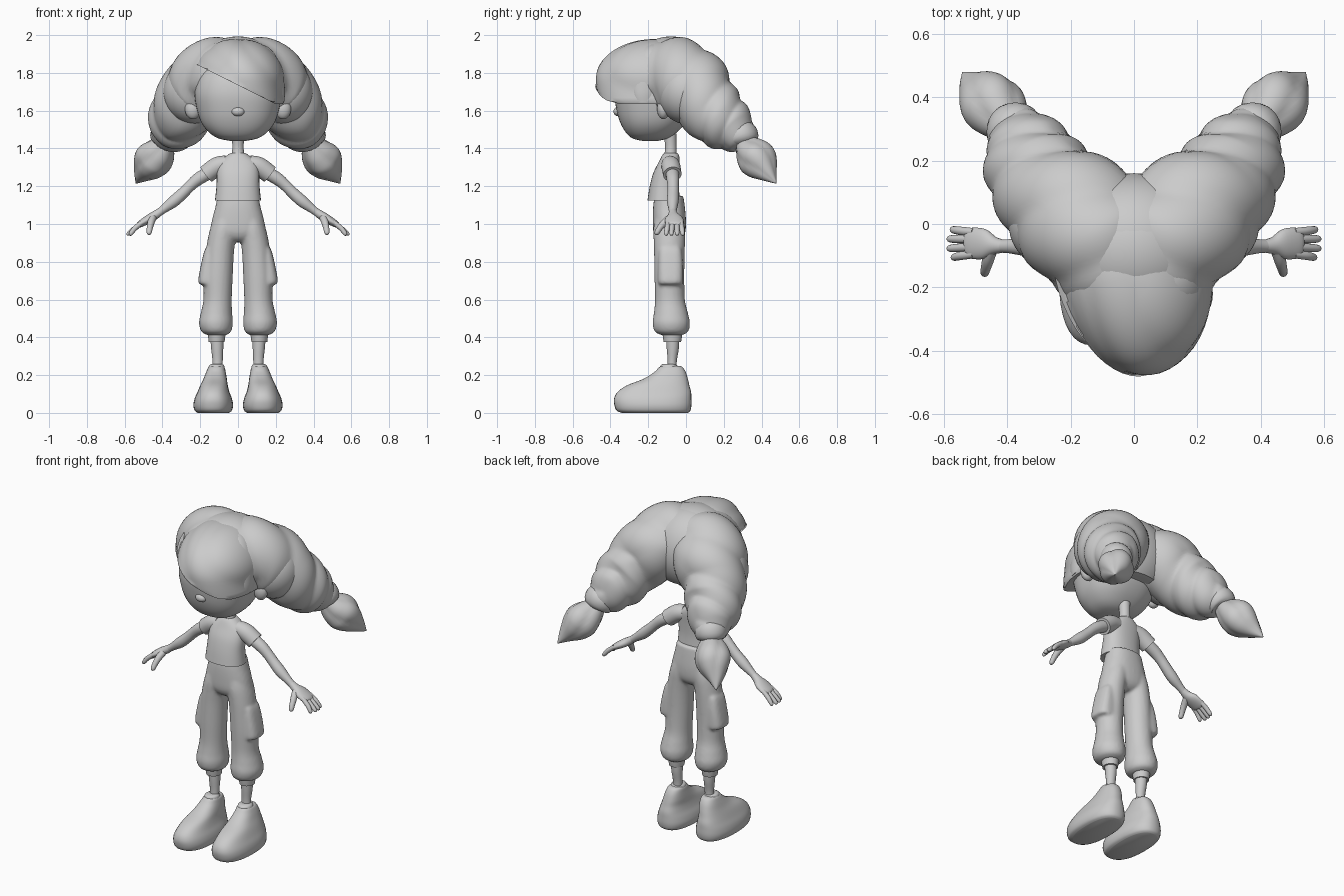
import bpy, bmesh, math
from mathutils import Vector

mat = bpy.data.materials.new("plain grey")
mat.diffuse_color = (0.6, 0.6, 0.6, 1)


def finish(name, bm, mirror=False, angle=40):
    bmesh.ops.recalc_face_normals(bm, faces=bm.faces[:])
    mesh = bpy.data.meshes.new(name)
    bm.to_mesh(mesh)
    bm.free()
    ob = bpy.data.objects.new(name, mesh)
    bpy.context.collection.objects.link(ob)
    mesh.materials.append(mat)
    if mirror:
        ob.modifiers.new("mirror", 'MIRROR')
    bpy.ops.object.select_all(action='DESELECT')
    ob.select_set(True)
    bpy.context.view_layer.objects.active = ob
    bpy.ops.object.shade_smooth_by_angle(angle=math.radians(angle))
    return ob


def fuse(name, parts, voxel, smooth):
    """Join parts into one soft continuous surface."""
    bpy.ops.object.select_all(action='DESELECT')
    for ob in parts:
        ob.select_set(True)
    bpy.context.view_layer.objects.active = parts[0]
    bpy.ops.object.convert(target='MESH')
    bpy.ops.object.join()
    ob = bpy.context.view_layer.objects.active
    ob.name = name
    m = ob.modifiers.new("remesh", 'REMESH')
    m.mode, m.voxel_size, m.use_smooth_shade = 'VOXEL', voxel, True
    m = ob.modifiers.new("smooth", 'SMOOTH')
    m.factor, m.iterations = .5, smooth


def spline(rows, steps):
    """Smooth interpolation through rows of numbers."""
    out = []
    for i in range(len(rows) - 1):
        p0, p1, p2, p3 = rows[max(i - 1, 0)], rows[i], rows[i + 1], rows[min(i + 2, len(rows) - 1)]
        for s in range(steps):
            t = s / steps
            out.append([0.5 * (2 * b + (c - a) * t + (2 * a - 5 * b + 4 * c - d) * t * t
                               + (3 * b - a - 3 * c + d) * t ** 3)
                        for a, b, c, d in zip(p0, p1, p2, p3)])
    out.append(list(rows[-1]))
    return out


def sweep(name, rows, n=24, steps=4, flat=False, power=2.0, mirror=False, bump=None, angle=40):
    """Skin rings along a path; a row is x, y, z, radius, radius.
    flat keeps the rings level, with the radii along x and y."""
    rows = spline([r if len(r) == 5 else (*r, r[3]) for r in rows], steps)
    bm = bmesh.new()
    rings = []
    for i, (x, y, z, a, b) in enumerate(rows):
        c = Vector((x, y, z))
        if flat:
            u, v = Vector((1, 0, 0)), Vector((0, 1, 0))
        else:
            t = (Vector(rows[min(i + 1, len(rows) - 1)][:3]) - Vector(rows[max(i - 1, 0)][:3])).normalized()
            u = Vector((0, 1, 0))
            u = (u - t * u.dot(t)).normalized()
            v = t.cross(u)
        a, b = max(a, .001), max(b, .001)
        ring = []
        for k in range(n):
            th = math.tau * k / n
            co, si = math.cos(th), math.sin(th)
            f = bump(i / (len(rows) - 1), th) if bump else 1
            ring.append(bm.verts.new(
                c + u * math.copysign(abs(co) ** (2 / power), co) * a * f
                + v * math.copysign(abs(si) ** (2 / power), si) * b * f))
        rings.append(ring)
    for r, s in zip(rings, rings[1:]):
        for k in range(n):
            bm.faces.new((r[k], r[(k + 1) % n], s[(k + 1) % n], s[k]))
    bm.faces.new(rings[0])
    bm.faces.new(rings[-1])
    return finish(name, bm, mirror, angle)


def ellipsoid(name, c, r, floor=None, mirror=False, shape=None):
    """Ball, reshaped by a rule, with its underside pressed up to a floor."""
    bm = bmesh.new()
    bmesh.ops.create_uvsphere(bm, u_segments=48, v_segments=32, radius=1)
    for v in bm.verts:
        if shape:
            v.co = shape(v.co.copy())
        v.co = Vector([c[i] + v.co[i] * r[i] for i in range(3)])
        if floor:
            v.co.z = max(v.co.z, floor(v.co.x, v.co.y))
    return finish(name, bm, mirror)


# Head
sweep("head", [(0, -.19, 1.44, .04, .04), (0, -.19, 1.452, .10, .09), (0, -.185, 1.48, .148, .13),
               (0, -.175, 1.53, .19, .17), (0, -.165, 1.60, .216, .202), (0, -.16, 1.70, .23, .218),
               (0, -.15, 1.80, .20, .20), (0, -.14, 1.87, .12, .12), (0, -.14, 1.89, .03, .03)],
      n=48, flat=True, power=2.4)
ellipsoid("nose", (0, -.36, 1.595), (.034, .024, .024))
ellipsoid("ear", (.238, -.12, 1.61), (.043, .033, .055), mirror=True)
sweep("neck", [(0, -.085, 1.34, .04, .038), (0, -.08, 1.40, .03, .03), (0, -.085, 1.48, .034, .034)], flat=True)


# Hair: crown, swept fringe with steep lower sides, full sides
def fringe_shape(p):
    if p.z < 0:
        f = min(1.16, 1 / math.sqrt(max(1 - p.z * p.z, .01)))
        p.x, p.y = p.x * f, p.y * f
    front = max(0, -p.y)
    if p.x < 0:
        p.x *= 1 - .18 * front
    p.x += .07 * front
    return p * (1 + .03 * abs(math.sin(4 * p.x + 3 * p.z)) - .015)


ellipsoid("hair_crown", (0, -.05, 1.75), (.26, .21, .238), floor=lambda x, y: 1.58)
ellipsoid("fringe", (0, -.17, 1.755), (.245, .307, .225), shape=fringe_shape,
          floor=lambda x, y: max(1.635, 1.735 - .5 * x))
ellipsoid("fringe_back", (0, -.08, 1.79), (.24, .22, .203))
ellipsoid("side_hair", (.235, 0, 1.70), (.16, .15, .17), mirror=True)
sweep("fringe_side_lock", [(.04, -.10, 1.93, .03, .03), (.12, -.17, 1.88, .09, .07), (.175, -.21, 1.79, .09, .065),
                           (.21, -.22, 1.70, .07, .04), (.225, -.22, 1.64, .045, .02)], steps=6)
sweep("temple_lock", [(.08, -.07, 1.91, .04, .04), (.17, -.10, 1.84, .09, .08), (.225, -.10, 1.74, .08, .055),
                      (.25, -.07, 1.64, .05, .04)], steps=6, mirror=True)


# Braids with V-shaped strands, then the tied ends
def strands(t, th):
    return .94 + .10 * abs(math.sin(5 * math.pi * t + 1.2 * abs(th - math.pi)))


sweep("braid", [(.02, -.12, 1.79, .16), (.08, -.08, 1.785, .205), (.18, .02, 1.74, .205), (.255, .09, 1.66, .18),
                (.30, .15, 1.585, .166), (.33, .21, 1.53, .150), (.355, .26, 1.485, .120),
                (.385, .30, 1.445, .080), (.395, .315, 1.425, .05)],
      n=48, steps=8, mirror=True, bump=strands, angle=35)
sweep("braid_tie", [(.36, .275, 1.475, .05), (.37, .288, 1.468, .09), (.392, .308, 1.438, .083),
                    (.40, .315, 1.42, .05)], mirror=True)
sweep("braid_tuft", [(.385, .305, 1.43, .05), (.415, .34, 1.385, .085), (.445, .375, 1.345, .10),
                     (.475, .405, 1.305, .085), (.51, .44, 1.26, .045), (.54, .478, 1.215, .002)],
      n=36, steps=6, mirror=True, bump=lambda t, th: .92 + .12 * abs(math.sin(2 * th + 2 * t)))

# Shirt
sweep("shirt", [(0, -.118, 1.125, .122, .086), (0, -.115, 1.20, .114, .077), (0, -.105, 1.27, .112, .068),
                (0, -.09, 1.325, .102, .056), (0, -.082, 1.36, .062, .046), (0, -.08, 1.375, .04, .036)],
      n=32, flat=True, power=2.3)
sweep("sleeve", [(.06, -.085, 1.318, .045), (.11, -.08, 1.305, .05), (.168, -.072, 1.263, .049)], mirror=True)

# Arms and hands
sweep("arm", [(.10, -.075, 1.30, .035), (.20, -.07, 1.245, .034), (.25, -.068, 1.205, .030),
              (.29, -.068, 1.165, .030), (.34, -.07, 1.12, .031), (.395, -.07, 1.078, .022),
              (.43, -.07, 1.052, .02)], mirror=True)
sweep("palm", [(.41, -.07, 1.067, .020, .020), (.44, -.068, 1.046, .028, .023), (.475, -.063, 1.025, .048, .023),
               (.52, -.06, .998, .047, .017), (.53, -.06, .99, .03, .01)], mirror=True)
for label, y0, y1, tip in (("index", -.095, -.105, .575), ("middle", -.072, -.077, .587),
                           ("ring", -.048, -.047, .587), ("little", -.026, -.018, .578)):
    sweep(label + "_finger", [(.505, y0, 1.01, .013), (.545, (y0 + y1) / 2, .978, .0135),
                              (tip - .007, y1, .948, .011), (tip, y1, .941, .003)], n=12, mirror=True)
sweep("thumb", [(.45, -.08, 1.035, .02), (.46, -.112, 1.01, .019), (.467, -.138, .98, .016),
                (.471, -.155, .952, .013), (.472, -.159, .943, .004)], n=12, mirror=True)

# Trousers, with the pockets blended into the legs
hips = sweep("trouser_hips", [(0, -.09, 1.15, .108, .076), (0, -.09, 1.09, .12, .084), (0, -.088, 1.02, .138, .088),
                              (0, -.088, .96, .145, .085), (0, -.088, .925, .11, .07), (0, -.088, .905, .06, .045)],
             n=32, flat=True, power=2.3)
leg = sweep("trouser_leg", [(.06, -.088, 1.06, .058, .072), (.074, -.088, .98, .072, .084),
                            (.088, -.088, .91, .074, .083), (.097, -.088, .84, .075, .081),
                            (.105, -.088, .72, .077, .079), (.108, -.085, .60, .075, .079),
                            (.114, -.08, .53, .083, .09), (.117, -.078, .475, .09, .099),
                            (.115, -.077, .43, .078, .088), (.113, -.075, .412, .05, .055)],
            n=32, flat=True, mirror=True)
pocket = sweep("trouser_pocket", [(.14, -.082, .68, .06, .064), (.145, -.082, .70, .066, .068),
                                  (.143, -.082, .79, .052, .066), (.133, -.084, .865, .042, .06),
                                  (.125, -.084, .89, .025, .045)], flat=True, power=3, mirror=True)
fuse("trousers", [hips, leg, pocket], .009, 4)
sweep("trouser_cuff", [(.113, -.072, .375, .042, .046), (.113, -.072, .40, .045, .05), (.113, -.072, .44, .05, .055)],
      flat=True, mirror=True)

# Lower legs and shoes
sweep("lower_leg", [(.11, -.075, .20, .028, .026), (.108, -.073, .27, .027, .024), (.11, -.07, .34, .032, .032),
                    (.112, -.07, .40, .035, .035)], flat=True, mirror=True)
sweep("shoe", [(.13, -.165, 0, .082, .175), (.131, -.172, .012, .098, .195), (.131, -.175, .04, .105, .204),
               (.131, -.176, .075, .099, .205), (.13, -.168, .11, .085, .195), (.127, -.148, .145, .073, .166),
               (.121, -.108, .18, .062, .118), (.117, -.085, .215, .052, .084), (.114, -.08, .24, .043, .064),
               (.114, -.08, .248, .03, .05)], n=36, flat=True, power=2.4, mirror=True)
sweep("shoe_collar", [(.114, -.088, .225, .045, .055), (.113, -.09, .25, .04, .045), (.113, -.09, .258, .03, .032)],
      flat=True, mirror=True)
